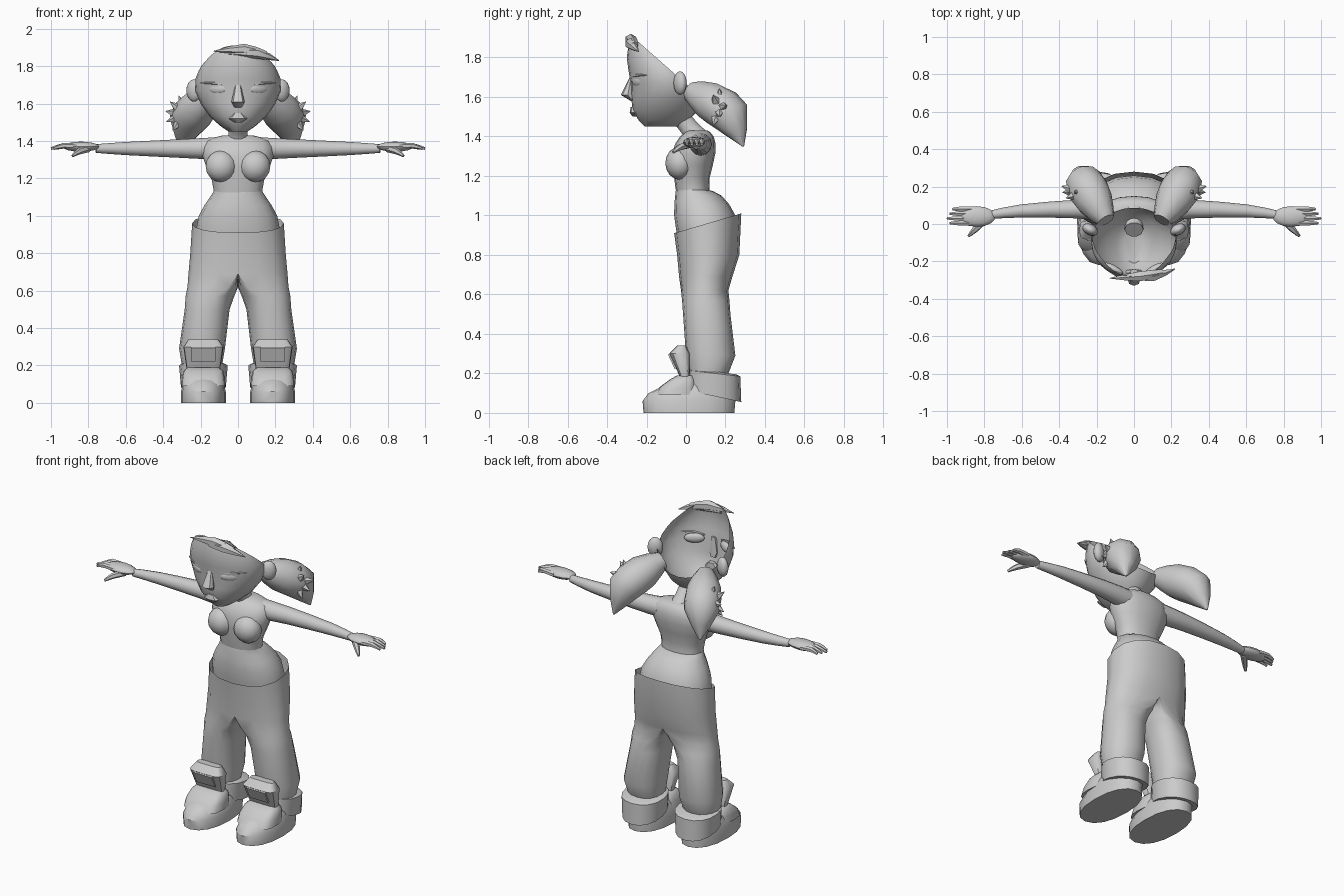
import bpy, bmesh, math
from mathutils import Vector, Matrix

cube = bpy.data.objects.get("Cube")
if cube:
    bpy.data.objects.remove(cube)

grey = (0.6, 0.6, 0.6, 1)
material = bpy.data.materials.new("plain grey")
material.use_nodes = True
material.diffuse_color = grey
material.node_tree.nodes["Principled BSDF"].inputs["Base Color"].default_value = grey
parts = []


def finish(name, bm, mirror=False):
    mesh = bpy.data.meshes.new(name)
    bm.to_mesh(mesh)
    bm.free()
    mesh.materials.append(material)
    part = bpy.data.objects.new(name, mesh)
    bpy.context.collection.objects.link(part)
    if mirror:
        part.modifiers.new("Mirror", 'MIRROR')
    parts.append(part)


def section(z, inner, middle, outer, front, back, tilt=0, square=0.9, sides=16):
    """Level cross-section, deepest at x = middle; tilt raises its back."""
    points = []
    for i in range(sides):
        angle = math.tau * i / sides
        c, s = (math.copysign(abs(v) ** square, v) for v in (math.cos(angle), math.sin(angle)))
        reach = outer - middle if c > 0 else middle - inner
        y = (front + back + s * (back - front)) / 2
        points.append(Vector((middle + c * reach, y, z + tilt * s)))
    return points


def oval(z, half, front, back, **shape):
    return section(z, -half, 0, half, front, back, **shape)


def smooth(rings):
    """Add a curved in-between ring to each gap."""
    result = [rings[0]]
    for i in range(len(rings) - 1):
        before, after = rings[max(i - 1, 0)], rings[min(i + 2, len(rings) - 1)]
        result.append([(9 * (b + c) - a - d) / 16
                       for a, b, c, d in zip(before, rings[i], rings[i + 1], after)])
        result.append(rings[i + 1])
    return result


def loft(rings, open_top=False):
    bm = bmesh.new()
    rows = [[bm.verts.new(point) for point in ring] for ring in rings]
    for low, high in zip(rows, rows[1:]):
        for i in range(len(low)):
            bm.faces.new((low[i - 1], low[i], high[i], high[i - 1]))
    bm.faces.new(rows[0])
    if not open_top:
        bm.faces.new(rows[-1])
    bmesh.ops.recalc_face_normals(bm, faces=bm.faces)
    return bm


def tube(name, points, radii, mirror=True, sides=10):
    points = [Vector(p) for p in points]
    rings = []
    for i, (point, radius) in enumerate(zip(points, radii)):
        along = (points[min(i + 1, len(points) - 1)] - points[max(i - 1, 0)]).normalized()
        across = along.cross(Vector((0, 1, 0))).normalized()
        up = across.cross(along)
        angles = [math.tau * k / sides for k in range(sides)]
        rings.append([point + radius * (across * math.cos(a) + up * math.sin(a)) for a in angles])
    finish(name, loft(smooth(rings)), mirror)


def ellipsoid(name, centre, radii, turn=0):
    bm = bmesh.new()
    place = Matrix.Translation(centre) @ Matrix.Rotation(turn, 4, 'Z') @ Matrix.Diagonal((*radii, 1))
    bmesh.ops.create_uvsphere(bm, u_segments=14, v_segments=8, radius=1, matrix=place)
    finish(name, bm, mirror=True)


# Head: an open shell, cut away at the sloping crown
head = loft(smooth([
    oval(z=1.45, half=.05, front=-.21, back=-.03, sides=24, square=1),
    oval(z=1.53, half=.15, front=-.27, back=.06, sides=24, square=1),
    oval(z=1.67, half=.23, front=-.28, back=.1, sides=24, square=1),
    oval(z=1.8, half=.2, front=-.3, back=.03, sides=24, square=1),
    oval(z=1.91, half=.1, front=-.28, back=-.2, sides=24, square=1)]), open_top=True)
bmesh.ops.bisect_plane(head, geom=head.verts[:] + head.edges[:] + head.faces[:],
                       plane_co=(0, -.22, 1.86), plane_no=(0, .66, .75), clear_outer=True)
finish("head", head)

# Face details
finish("nose", loft([
    oval(z=1.58, half=.02, front=-.28, back=-.26, sides=8),
    oval(z=1.61, half=.035, front=-.33, back=-.26, sides=8),
    oval(z=1.7, half=.015, front=-.285, back=-.27, sides=8)]))
finish("lips", loft([
    oval(z=1.5, half=.02, front=-.27, back=-.24, sides=8),
    oval(z=1.52, half=.05, front=-.285, back=-.24, sides=8),
    oval(z=1.55, half=.02, front=-.28, back=-.24, sides=8)]))
ellipsoid("eyelid", centre=(.11, -.24, 1.68), radii=(.06, .02, .03), turn=.5)
tube("eyelash", [(.06, -.27, 1.7), (.13, -.25, 1.71), (.2, -.2, 1.71)], (.005, .008, .002), sides=6)
ellipsoid("ear", centre=(.235, -.03, 1.67), radii=(.045, .03, .06), turn=.5)

# Swept fringe locks
tube("fringe_lock_right", [(.15, -.26, 1.86), (.03, -.28, 1.89), (-.13, -.29, 1.88)],
     (.02, .03, .002), mirror=False, sides=6)
tube("fringe_lock_left", [(-.05, -.28, 1.87), (.1, -.28, 1.87), (.22, -.24, 1.83)],
     (.01, .03, .002), mirror=False, sides=6)

# Pigtails with loose spikes of hair fanned round the outer side
tube("pigtail", [(.15, .02, 1.63), (.21, .12, 1.58), (.27, .23, 1.5), (.3, .29, 1.35)],
     (.05, .1, .1, .005))
root = Vector((.28, .17, 1.54))
for k in range(5):
    fan = math.radians(30 * k - 50)
    direction = Vector((math.cos(fan), .3 * (k % 3 - 1), math.sin(fan)))
    tube("hair_spike", [root + direction * .03, root + direction * .11], (.04, .001), sides=5)

# Neck and fitted top
tube("neck", [(0, -.03, 1.5), (0, .02, 1.44), (0, .06, 1.38)], (.05, .05, .07), mirror=False)
finish("top", loft(smooth([
    oval(z=1.12, half=.13, front=-.05, back=.12),
    oval(z=1.19, half=.14, front=-.06, back=.12),
    oval(z=1.32, half=.19, front=-.07, back=.15),
    oval(z=1.4, half=.17, front=-.03, back=.14),
    oval(z=1.43, half=.08, front=.01, back=.11)])))
ellipsoid("bust", centre=(.09, -.03, 1.265), radii=(.085, .075, .085))

# Bare midriff
finish("midriff", loft(smooth([
    oval(z=.87, half=.23, front=-.04, back=.26),
    oval(z=1, half=.21, front=-.06, back=.25),
    oval(z=1.1, half=.15, front=-.055, back=.18),
    oval(z=1.13, half=.13, front=-.05, back=.11)])))

# Arms and hands
tube("arm", [(.12, .07, 1.36), (.3, .08, 1.36), (.6, .07, 1.36), (.76, .05, 1.36)],
     (.06, .05, .035, .023), sides=12)
ellipsoid("palm", centre=(.84, .04, 1.37), radii=(.1, .055, .027))
for k in range(4):
    y = .08 - .025 * k
    tip = 1 - .015 * abs(k - 2)
    tube("finger", [(.86, y, 1.37), (.93, y, 1.375), (tip, y, 1.36)], (.016, .015, .007), sides=6)
tube("thumb", [(.8, .02, 1.36), (.85, -.03, 1.345), (.885, -.065, 1.32)], (.02, .017, .007), sides=6)

# Loose trousers: a half hip that turns into a whole leg, open along the mirror line
trousers = loft([
    section(z=.2, inner=.085, middle=.19, outer=.3, front=.015, back=.215),
    section(z=.29, inner=.07, middle=.19, outer=.315, front=0, back=.25),
    section(z=.5, inner=.045, middle=.16, outer=.285, front=-.015, back=.225),
    section(z=.57, inner=.02, middle=.12, outer=.28, front=-.02, back=.22),
    section(z=.62, inner=0, middle=.05, outer=.27, front=-.025, back=.215),
    section(z=.69, inner=0, middle=0, outer=.265, front=-.035, back=.235),
    section(z=.8, inner=0, middle=0, outer=.255, front=-.045, back=.27),
    section(z=.96, inner=0, middle=0, outer=.245, front=-.06, back=.28, tilt=.05)], open_top=True)
wall = [f for f in trousers.faces if all(abs(v.co.x) < .0001 for v in f.verts)]
bmesh.ops.delete(trousers, geom=wall, context='FACES')
finish("trousers", trousers, mirror=True)

# Shoes: toe and sole, strap, ankle cuff and upright tongue
middle = .185


def shoe_section(z, half, front, back, **shape):
    return section(z, middle - half, middle, middle + half, front, back, **shape)


finish("shoe", loft([
    shoe_section(z=0, half=.12, front=-.215, back=.245),
    shoe_section(z=.06, half=.12, front=-.22, back=.25),
    shoe_section(z=.1, half=.11, front=-.19, back=.25),
    shoe_section(z=.13, half=.1, front=-.13, back=.24),
    shoe_section(z=.18, half=.08, front=-.04, back=.22)]), mirror=True)
finish("shoe_strap", loft([
    shoe_section(z=.09, half=.118, front=-.155, back=.06, square=.6),
    shoe_section(z=.13, half=.115, front=-.135, back=.06, square=.6),
    shoe_section(z=.17, half=.107, front=-.08, back=.05, square=.6),
    shoe_section(z=.19, half=.085, front=-.045, back=.04, square=.6)]), mirror=True)
finish("ankle_cuff", loft([
    shoe_section(z=.085, half=.12, front=0, back=.28, tilt=-.03),
    shoe_section(z=.2, half=.13, front=.01, back=.275, tilt=-.015),
    shoe_section(z=.21, half=.105, front=.03, back=.255, tilt=-.015)]), mirror=True)
finish("shoe_tongue", loft([
    shoe_section(z=.18, half=.09, front=-.03, back=.02, square=.45),
    shoe_section(z=.3, half=.107, front=-.085, back=.02, square=.45),
    shoe_section(z=.34, half=.08, front=-.045, back=0, square=.45)]), mirror=True)

# Raised panel lying on the sloping face of the tongue
panel = bmesh.new()
lean = Matrix.Translation((middle, -.07, .26)) @ Matrix.Rotation(.43, 4, 'X')
bmesh.ops.create_cube(panel, size=1, matrix=lean @ Matrix.Diagonal((.13, .009, .08, 1)))
finish("tongue_panel", panel, mirror=True)

# Smooth shading with crisp edges
bpy.ops.object.select_all(action='DESELECT')
for part in parts:
    part.select_set(True)
bpy.context.view_layer.objects.active = parts[0]
bpy.ops.object.shade_smooth_by_angle(angle=math.radians(40))
